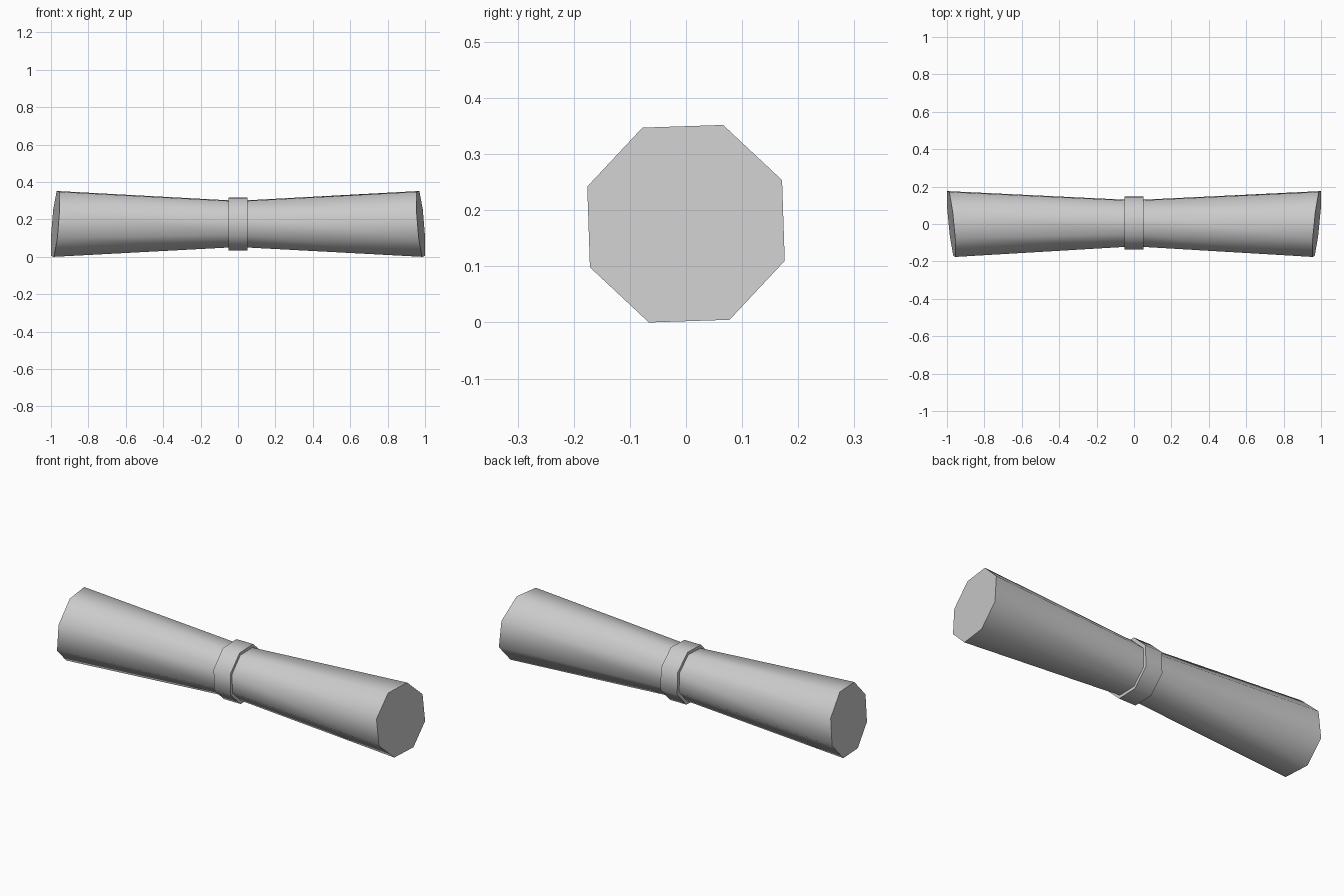
import bpy, bmesh, math

cube = bpy.data.objects.get("Cube")
if cube:
    bpy.data.objects.remove(cube, do_unlink=True)

SIDES = 8
TURN = math.radians(24.4)
CENTRE_Z = 0.176

grey = bpy.data.materials.new("plain grey")
grey.use_nodes = True
colour = (0.6, 0.6, 0.6, 1)
grey.diffuse_color = colour
grey.node_tree.nodes["Principled BSDF"].inputs["Base Color"].default_value = colour


def ring(bm, x, radius, shift=0.0, tilt_y=0.0, tilt_z=0.0):
    """Octagon of vertices around the x axis, optionally on a slanted plane."""
    verts = []
    for i in range(SIDES):
        a = TURN + i * math.tau / SIDES
        y, z = radius * math.cos(a), radius * math.sin(a)
        verts.append(bm.verts.new((x + tilt_y * y + tilt_z * z, y + shift, z + CENTRE_Z)))
    return verts


def bridge(bm, a, b):
    for i in range(SIDES):
        j = (i + 1) % SIDES
        bm.faces.new((a[i], a[j], b[j], b[i]))


def finish(bm, name):
    bmesh.ops.recalc_face_normals(bm, faces=bm.faces)
    mesh = bpy.data.meshes.new(name)
    bm.to_mesh(mesh)
    bm.free()
    obj = bpy.data.objects.new(name, mesh)
    obj.data.materials.append(grey)
    bpy.context.collection.objects.link(obj)
    bpy.ops.object.select_all(action='DESELECT')
    obj.select_set(True)
    bpy.context.view_layer.objects.active = obj
    bpy.ops.object.shade_smooth_by_angle(angle=math.radians(50))


# Waisted body with slanted ends
bm = bmesh.new()
left = ring(bm, -0.977, 0.188, 0, -0.1, 0.08)
waist = ring(bm, 0, 0.132, 0.004)
right = ring(bm, 0.977, 0.188, 0, 0.1, -0.08)
bridge(bm, left, waist)
bridge(bm, waist, right)
bm.faces.new(left)
bm.faces.new(right)
finish(bm, "body")

# Band around the waist
bm = bmesh.new()
loops = [ring(bm, x, r, 0.005) for x, r in
         ((-0.05, 0.152), (0.05, 0.152), (0.05, 0.134), (-0.05, 0.134))]
for i in range(4):
    bridge(bm, loops[i], loops[(i + 1) % 4])
finish(bm, "waist_band")
